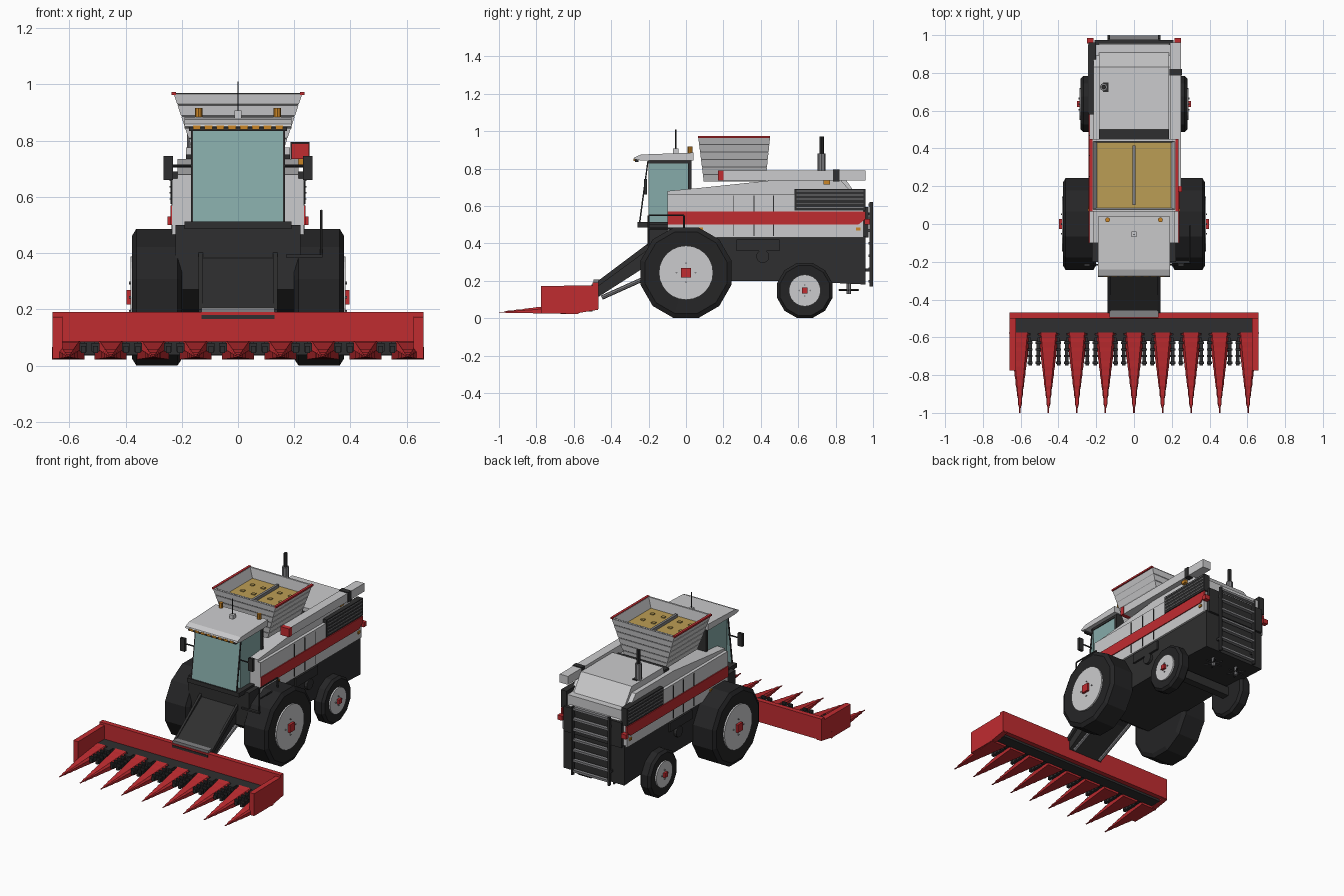
import bpy, bmesh, math
from mathutils import Vector

cube = bpy.data.objects.get("Cube")
if cube:
    bpy.data.objects.remove(cube, do_unlink=True)


def material(name, r, g, b):
    m = bpy.data.materials.new(name)
    m.use_nodes = True
    m.diffuse_color = (r, g, b, 1)
    m.node_tree.nodes["Principled BSDF"].inputs["Base Color"].default_value = (r, g, b, 1)
    return m


WHITE = material("white paint", .6, .6, .61)
RED = material("red paint", .53, .025, .03)
DARK = material("dark metal", .028, .028, .029)
TYRE = material("tyre rubber", .018, .018, .019)
GLASS = material("tinted glass", .24, .41, .4)
GRAIN = material("grain", .5, .34, .09)
AMBER = material("amber lamp", .6, .24, .02)
GREY = material("grey steel", .22, .22, .23)
SIDES = (("left", 1), ("right", -1))


def finish(name, bm, mat):
    bmesh.ops.recalc_face_normals(bm, faces=bm.faces)
    mesh = bpy.data.meshes.new(name)
    bm.to_mesh(mesh)
    bm.free()
    mesh.materials.append(mat)
    ob = bpy.data.objects.new(name, mesh)
    bpy.context.collection.objects.link(ob)
    return ob


def loft(name, rings, mat, caps=(True, True)):
    """Skin a list of equal rings of points."""
    bm = bmesh.new()
    rows = [[bm.verts.new(p) for p in ring] for ring in rings]
    n = len(rows[0])
    for a, b in zip(rows, rows[1:]):
        for i in range(n):
            j = (i + 1) % n
            bm.faces.new((a[i], a[j], b[j], b[i]))
    if caps[0]:
        bm.faces.new(rows[0][::-1])
    if caps[1]:
        bm.faces.new(rows[-1])
    return finish(name, bm, mat)


def prism(name, x0, x1, pts, mat):
    return loft(name, [[(x, y, z) for y, z in pts] for x in (x0, x1)], mat)


def box(name, x0, x1, y0, y1, z0, z1, mat):
    return prism(name, x0, x1, [(y0, z0), (y1, z0), (y1, z1), (y0, z1)], mat)


def rod(name, p, q, r, mat, n=8):
    p, q = Vector(p), Vector(q)
    bm = bmesh.new()
    bmesh.ops.create_cone(bm, cap_ends=True, segments=n, radius1=r, radius2=r, depth=(q - p).length)
    ob = finish(name, bm, mat)
    ob.location = (p + q) / 2
    ob.rotation_euler = (q - p).to_track_quat("Z", "Y").to_euler()
    return ob


def wheel(name, s, y, radius, x0, x1, rim):
    n, outer = 12, radius / math.cos(math.pi / 12)
    prof = [(x0, rim), (x0, outer * .9), (x0 + .015, outer), (x1 - .015, outer), (x1, outer * .9), (x1 - .005, rim)]
    loft(name + "_tyre", [[(s * x, y + r * math.sin((i + .5) * math.tau / n), radius + r * math.cos((i + .5) * math.tau / n))
                           for i in range(n)] for x, r in prof], TYRE)
    rod(name + "_rim", (s * (x1 - .03), y, radius), (s * (x1 + .005), y, radius), rim, WHITE, 24)
    h = rim * .18
    box(name + "_hub", s * x1, s * (x1 + .02), y - h, y + h, radius - h, radius + h, RED)
    for k in range(4):
        a = k * math.pi / 2
        c, d = y + rim * .35 * math.cos(a), radius + rim * .35 * math.sin(a)
        rod(name + "_bolt", (s * x1, c, d), (s * (x1 + .01), c, d), .005, GREY, 6)


# Chassis and body
prism("chassis", -.222, .222, [(-.2, .27), (-.2, .5), (-.1, .5), (-.1, .44), (.96, .44), (.96, .18), (.55, .2), (-.1, .2)], DARK)
box("body_shell", -.235, .235, -.1, .95, .43, .665, WHITE)
prism("upper_body", -.215, .215, [(-.1, .66), (-.1, .68), (.06, .695), (.44, .735), (.83, .735), (.95, .6), (.9, .6)], WHITE)
prism("engine_deck", -.185, .185, [(.5, .7), (.5, .775), (.83, .775), (.96, .59), (.9, .58)], WHITE)
box("deck_gap", -.185, .185, .44, .5, .7, .75, DARK)
box("rear_panel", -.21, .21, .94, .975, .43, .595, DARK)
box("deck_hatch", -.165, -.135, .7, .75, .775, .782, DARK)
for side, s in SIDES:
    prism(side + "_red_stripe", s * .23, s * .241, [(-.1, .5), (.92, .5), (.96, .53), (.96, .57), (-.1, .57)], RED)
    box(side + "_grille", s * .2, s * .241, .58, .96, .575, .69, DARK)
    for k in range(5):
        z = .59 + k * .022
        box(side + "_grille_slat", s * .241, s * .244, .59, .95, z, z + .005, GREY)
    for y in (.25, .36, .465):
        box(side + "_panel_seam", s * .234, s * .237, y, y + .005, .44, .655, DARK)
    for y in (.08, .92):
        box(side + "_marker_lamp", s * .234, s * .243, y - .012, y + .012, .47, .485, AMBER)
    box(side + "_tail_lamp", s * .215, s * .25, .955, .985, .5, .53, RED)
    box(side + "_side_box", s * .22, s * .235, .27, .5, .36, .42, DARK)
    rod(side + "_pulley", (s * .2, .41, .33), (s * .24, .41, .33), .035, DARK, 12)
    wheel(side + "_front_wheel", s, 0, .243, .2, .377, .145)
    wheel(side + "_rear_wheel", s, .635, .148, .205, .283, .085)
rod("front_axle", (-.25, 0, .243), (.25, 0, .243), .04, DARK)
box("rear_axle", -.22, .22, .61, .66, .12, .18, DARK)

# Straw spreaders beneath the rear
for side, s in SIDES:
    rod(side + "_spreader_shaft", (s * .09, .87, .13), (s * .09, .87, .2), .012, GREY)
    for k in range(3):
        a = k * math.pi / 3
        dx, dy = .06 * math.cos(a), .06 * math.sin(a)
        rod(side + "_spreader_blade", (s * .09 - dx, .87 - dy, .15), (s * .09 + dx, .87 + dy, .15), .006, DARK, 4)

# Rear ladder
for side, s in SIDES:
    box(side + "_ladder_post", s * .127, s * .14, .98, 1, .17, .62, DARK)
    for z in (.25, .55):
        box(side + "_ladder_bracket", s * .127, s * .14, .94, .99, z, z + .015, DARK)
for k in range(7):
    z = .19 + k * .068
    box("ladder_rung", -.13, .13, .975, .998, z, z + .014, GREY)

# Grain tank: open tapered bin with stepped ribs
def bin_ring(z, inset=0):
    t = (z - .73) / .24
    x, y0, y1 = .15 + .08 * t - inset, .095 - .03 * t + inset, .425 + .025 * t - inset
    return [(-x, y0, z), (x, y0, z), (x, y1, z), (-x, y1, z)]


rings = []
for k in range(6):
    z = .73 + k * .04
    rings += [bin_ring(z), bin_ring(z + .036), bin_ring(z + .036, .004)]
loft("grain_tank", rings + [bin_ring(.97), bin_ring(.97, .012), bin_ring(.9, .012)], WHITE, (True, False))
loft("grain_heap", [bin_ring(.885, .01), bin_ring(.905, .01)], GRAIN)
box("tank_divider", -.008, .008, .1, .415, .9, .925, GREY)
for s in (-1, 1):
    for x in (.06, .14):
        for y in (.15, .25, .35):
            box("grain_lump", s * x - .012, s * x + .012, y - .01, y + .01, .9, .912, GRAIN)
    box("tank_red_rim", s * .22, s * .236, .065, .45, .963, .974, RED)

# Unloading auger along the left, and the exhaust
box("auger_tube", .19, .25, .2, .96, .735, .79, WHITE)
box("auger_elbow", .19, .253, .17, .2, .735, .79, RED)
box("auger_clamp", .187, .254, .785, .82, .73, .795, DARK)
box("auger_lamp", .2, .235, .735, .77, .715, .735, AMBER)
rod("exhaust_base", (-.16, .725, .77), (-.16, .725, .88), .021, GREY)
rod("exhaust_stack", (-.16, .725, .88), (-.16, .725, .97), .012, DARK)

# Cab
box("cab_floor", -.19, .19, -.26, .03, .485, .513, DARK)
box("cab_glass", -.158, .158, -.2, .015, .51, .835, GLASS)
screen = [(-.252, .51), (-.207, .84), (-.2, .84), (-.244, .51)]
prism("windscreen", -.16, .16, screen, GLASS)
box("cab_rear_frame", -.167, .167, .01, .03, .5, .84, DARK)
box("cab_top_frame", -.163, .163, -.2, .03, .828, .848, DARK)
prism("roof", -.19, .19, [(-.28, .85), (-.275, .86), (-.24, .875), (.04, .885), (.04, .843), (-.24, .843)], WHITE)
box("light_bar", -.175, .175, -.272, -.255, .835, .853, DARK)
for k in range(8):
    x = -.147 + k * .042
    box("roof_lamp", x - .014, x + .014, -.28, -.271, .84, .854, AMBER)
for side, s in SIDES:
    prism(side + "_windscreen_pillar", s * .16, s * .167, screen, DARK)
    rod(side + "_beacon", (s * .14, .022, .88), (s * .14, .022, .917), .013, AMBER)
    rod(side + "_mirror_arm", (s * .16, -.215, .71), (s * .245, -.215, .71), .005, DARK, 6)
    box(side + "_mirror", s * .232, s * .265, -.225, -.208, .66, .745, DARK)
box("receiver", -.013, .013, -.07, -.04, .88, .907, WHITE)
rod("antenna", (0, -.055, .9), (0, -.055, 1.01), .003, DARK, 6)

# Entry platform and handrail on the left
box("platform", .17, .3, -.21, 0, .385, .395, DARK)
for y in (-.2, -.01):
    rod("rail_post", (.296, y, .39), (.296, y, .55), .005, DARK, 6)
for z in (.48, .55):
    rod("handrail", (.296, -.2, z), (.296, -.01, z), .005, DARK, 6)

# Feeder house
prism("feeder_house", -.125, .125, [(-.49, .1), (-.49, .19), (-.46, .205), (-.19, .39), (-.15, .3), (-.24, .26)], DARK)
for side, s in SIDES:
    prism(side + "_feeder_rail", s * .125, s * .14, [(-.47, .17), (-.47, .2), (-.19, .41), (-.19, .375)], DARK)
    rod(side + "_lift_ram", (s * .1, -.45, .11), (s * .1, -.16, .24), .012, GREY)
box("feeder_lip", -.13, .13, -.495, -.455, .185, .207, GREY)
box("feeder_slot", -.13, .13, -.504, -.495, .165, .18, DARK)

# Header with row dividers
box("header_back", -.66, .66, -.5, -.468, .05, .19, RED)
box("header_trough", -.625, .625, -.58, -.5, .035, .085, DARK)
for side, s in SIDES:
    prism(side + "_header_end", s * .625, s * .66, [(-.775, .025), (-.59, .025), (-.47, .045), (-.47, .19), (-.5, .175), (-.775, .172)], RED)
half = [(-1, .022), (1, .022), (1, .065), (.7, .088), (-.7, .088), (-1, .065)]
for k in range(9):
    x = (k - 4) * .151
    snout = []
    for j in range(9):
        y, t = -.575 - j * .05, 1 - j / 8.6
        for step in (1, .92):
            snout.append([(x + u * .057 * t * step, max(y, -1) - (.03 if step < 1 and j < 8 else 0),
                           .022 + .008 * (1 - t) + (z - .022) * t * step) for u, z in half])
    snout[-1] = [(x + u * .004, -1, .03 + (z - .022) * .05) for u, z in half]
    loft("row_divider", snout, RED)
for k in range(8):
    x = (k - 3.5) * .151
    for s in (-1, 1):
        box("gathering_bar", x + s * .012, x + s * .03, -.75, -.57, .045, .07, DARK)
        for j in range(5):
            y = -.74 + j * .035
            box("gathering_tooth", x + s * .008, x + s * .036, y, y + .012, .05, .08, DARK)
    box("gathering_floor", x - .02, x + .02, -.62, -.57, .04, .085, DARK)
